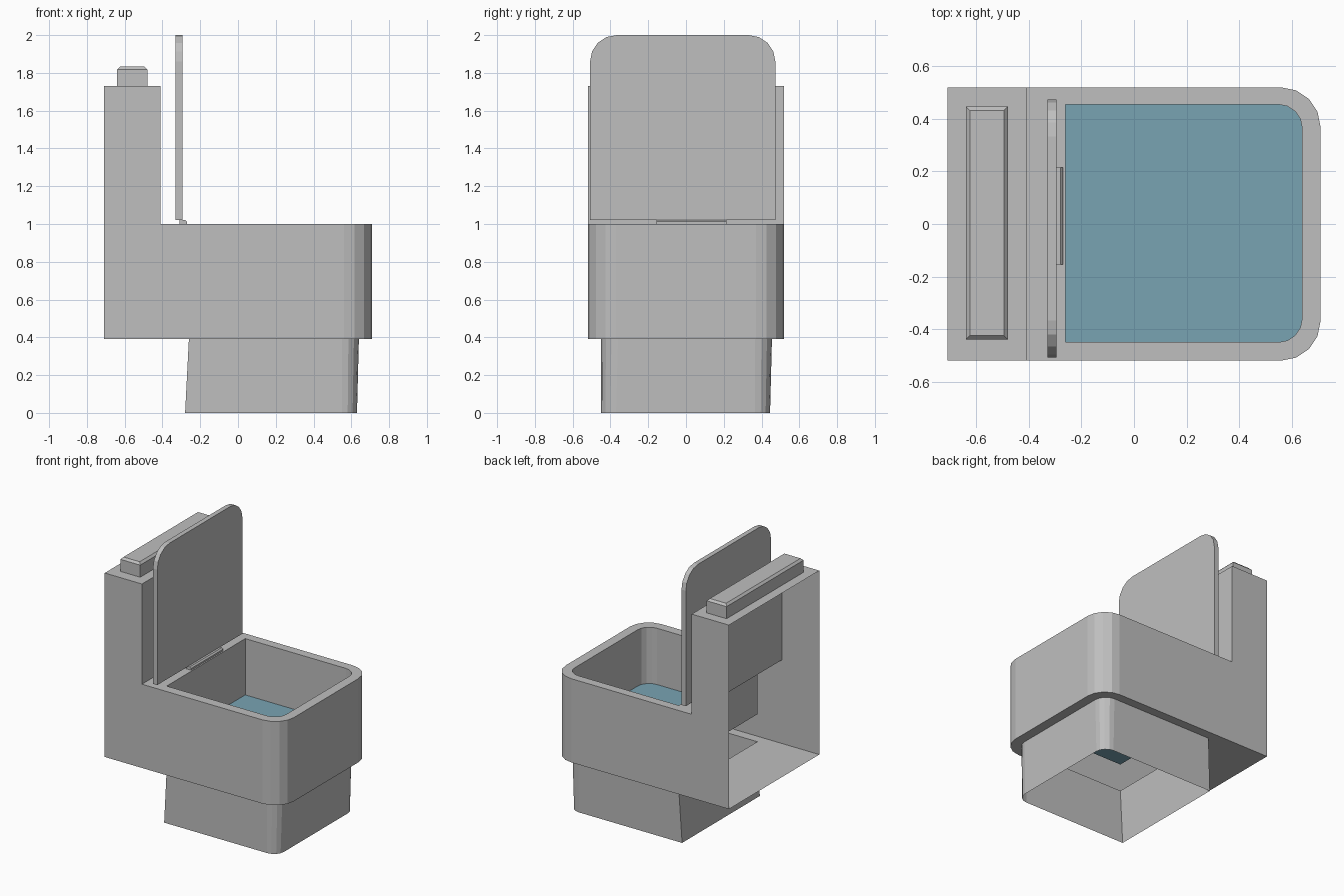
import bpy, bmesh, math

if "Cube" in bpy.data.objects:
    bpy.data.objects.remove(bpy.data.objects["Cube"])


def material(name, r, g, b):
    m = bpy.data.materials.new(name)
    m.diffuse_color = (r, g, b, 1)
    m.use_nodes = True
    m.node_tree.nodes["Principled BSDF"].inputs["Base Color"].default_value = m.diffuse_color
    return m


GREY = material("ceramic grey", 0.52, 0.52, 0.52)
BLUE = material("water blue", 0.19, 0.37, 0.45)


def finish(name, bm, mat):
    bmesh.ops.remove_doubles(bm, verts=bm.verts, dist=0.0005)
    bmesh.ops.recalc_face_normals(bm, faces=bm.faces)
    me = bpy.data.meshes.new(name)
    bm.to_mesh(me)
    bm.free()
    me.materials.append(mat)
    ob = bpy.data.objects.new(name, me)
    bpy.context.collection.objects.link(ob)
    return ob


def outline(a0, a1, b0, b1, r, n=4):
    """Rectangle whose two corners on the a1 side are rounded."""
    pts = [(a0, b0)]
    for cb, start in ((b0 + r, -90), (b1 - r, 0)):
        for i in range(n + 1):
            t = math.radians(start + 90 * i / n)
            pts.append((a1 - r + r * math.cos(t), cb + r * math.sin(t)))
    return pts + [(a0, b1)]


def ring(bm, pts, z):
    return [bm.verts.new((x, y, z)) for x, y in pts]


def bridge(bm, a, b, closed=True):
    n = len(a)
    for i in range(n if closed else n - 1):
        j = (i + 1) % n
        bm.faces.new((a[i], a[j], b[j], b[i]))


def quad(bm, *pts):
    bm.faces.new([bm.verts.new(p) for p in pts])


XB, XT, W = -0.71, -0.41, 0.52        # back, tank front, half width
Z0, Z1, Z2, ZW = 0.39, 1.0, 1.73, 0.59  # body bottom, rim, tank top, water
outer = outline(XT, 0.71, -W, W, 0.15)
inner = outline(-0.26, 0.64, -0.45, 0.455, 0.09)

# body shell: outer wall, rim, bowl wall, and bottom plate with a hole
bm = bmesh.new()
o_low, o_top = ring(bm, outer, Z0), ring(bm, outer, Z1)
i_low, i_top = ring(bm, inner, Z0), ring(bm, inner, Z1)
bridge(bm, o_low, o_top, closed=False)
bridge(bm, o_top, i_top)
bridge(bm, i_top, ring(bm, inner, ZW))
bridge(bm, o_low, i_low)
# pedestal, open below
bridge(bm, i_low, ring(bm, outline(-0.28, 0.63, -0.45, 0.445, 0.08), 0))
# tank walls, open at the back
for y in (-W, W):
    quad(bm, (XB, y, Z0), (XT, y, Z0), (XT, y, Z1), (XB, y, Z1))
    quad(bm, (XB, y, Z1), (XT, y, Z1), (XT, y, Z2), (XB, y, Z2))
quad(bm, (XT, -W, Z1), (XT, W, Z1), (XT, W, Z2), (XT, -W, Z2))
quad(bm, (XB, -W, Z2), (XT, -W, Z2), (XT, W, Z2), (XB, W, Z2))
quad(bm, (XB, -W, Z0), (XT, -W, Z0), (XT, W, Z0), (XB, W, Z0))
finish("toilet_body", bm, GREY)

# water surface closing the bowl
bm = bmesh.new()
bm.faces.new(ring(bm, inner, ZW))
finish("water", bm, BLUE)

# raised lid
bm = bmesh.new()
lid = outline(1.02, 2.0, -0.508, 0.473, 0.14)
faces = [[bm.verts.new((x, y, z)) for z, y in lid] for x in (-0.33, -0.295)]
bridge(bm, *faces)
for f in faces:
    bm.faces.new(f)
finish("lid", bm, GREY)

# hinge bar with a chamfered front
bm = bmesh.new()
prof = [(-0.31, 1.0), (-0.27, 1.0), (-0.27, 1.012), (-0.28, 1.022), (-0.31, 1.022)]
ends = [[bm.verts.new((x, y, z)) for x, z in prof] for y in (-0.155, 0.215)]
bridge(bm, *ends)
for f in ends:
    bm.faces.new(f)
finish("lid_hinge", bm, GREY)

# tank cap with a chamfered top
bm = bmesh.new()


def box_ring(inset, z):
    x0, x1, y0, y1 = -0.64 + inset, -0.48 - inset, -0.44 + inset, 0.447 - inset
    return ring(bm, [(x0, y0), (x1, y0), (x1, y1), (x0, y1)], z)


levels = [box_ring(0, Z2), box_ring(0, 1.818), box_ring(0.015, 1.833)]
bridge(bm, levels[0], levels[1])
bridge(bm, levels[1], levels[2])
bm.faces.new(levels[2])
finish("tank_cap", bm, GREY)
